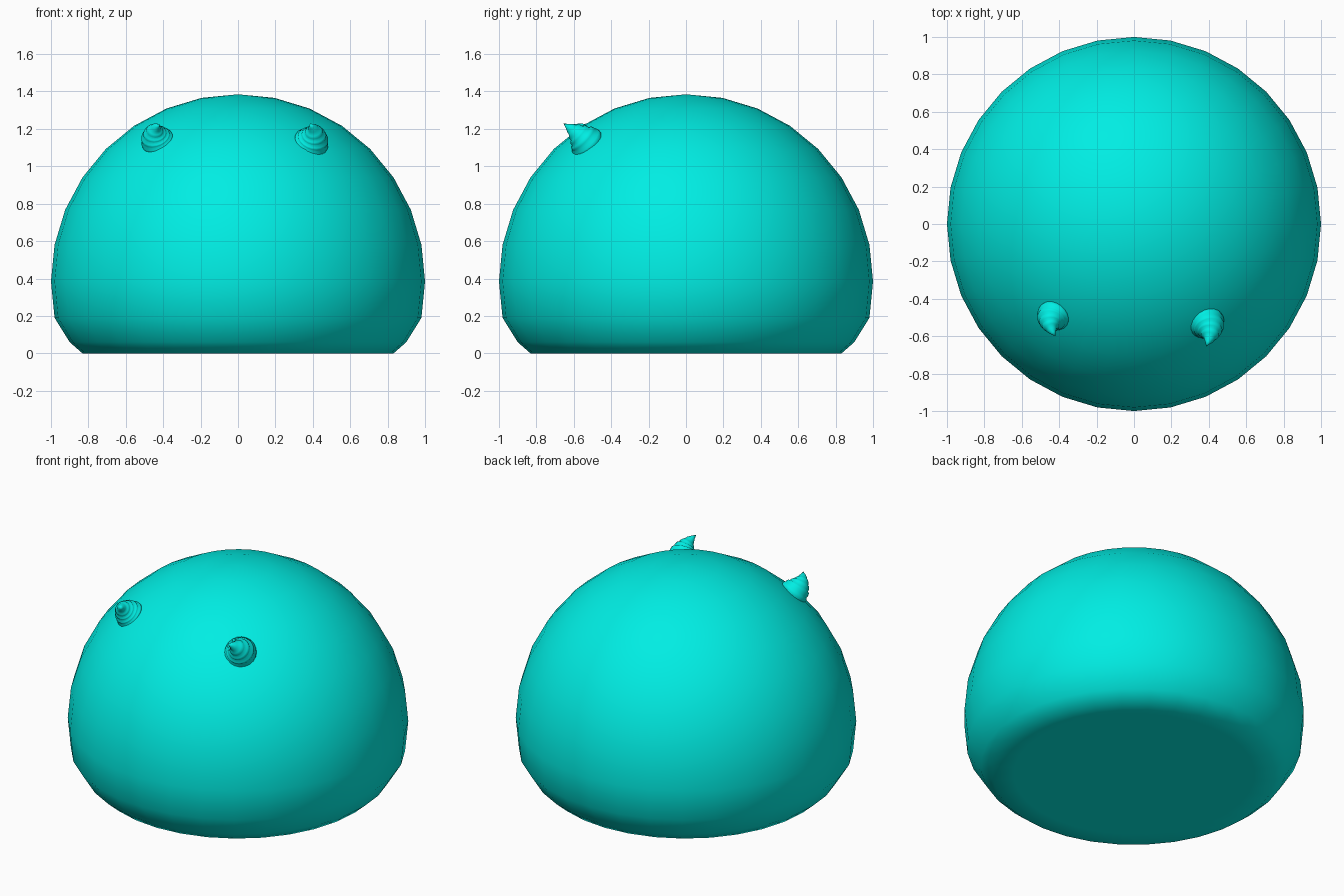
import bpy, bmesh, math
from mathutils import Vector

if "Cube" in bpy.data.objects:
    bpy.data.objects.remove(bpy.data.objects["Cube"])

mat = bpy.data.materials.new("turquoise")
mat.diffuse_color = (0.0, 0.85, 0.77, 1)
mat.use_nodes = True
mat.node_tree.nodes["Principled BSDF"].inputs["Base Color"].default_value = mat.diffuse_color


def finish(bm, name):
    bmesh.ops.recalc_face_normals(bm, faces=bm.faces)
    me = bpy.data.meshes.new(name)
    bm.to_mesh(me)
    bm.free()
    me.materials.append(mat)
    me.shade_smooth()
    ob = bpy.data.objects.new(name, me)
    bpy.context.collection.objects.link(ob)
    return ob


# Dome body: round ball with its underside pressed flat
CZ = 0.385
bm = bmesh.new()
bmesh.ops.create_uvsphere(bm, u_segments=32, v_segments=16, radius=1)
for v in bm.verts:
    v.co.z += CZ
    r = math.hypot(v.co.x, v.co.y)
    if 0.9 < r < 0.95 and v.co.z < 0.1:      # rounded lower corner
        v.co.x *= 0.9 / r
        v.co.y *= 0.9 / r
        v.co.z = 0.06
    v.co.z = max(v.co.z, 0)
finish(bm, "body")


# Horns: short ribbed cones curling upward
def horn(name, base, tip, normal, radius):
    base, tip, n = Vector(base), Vector(tip), Vector(normal).normalized()
    ctrl = base + n * 0.085
    # (position along the curve, relative radius): stepped ridges
    profile = [(-0.2, 0.9), (0.0, 1.0), (0.08, 0.99), (0.13, 0.87), (0.2, 0.89),
               (0.27, 0.84), (0.31, 0.7), (0.37, 0.71), (0.44, 0.64), (0.48, 0.52),
               (0.54, 0.52), (0.62, 0.42), (0.66, 0.34), (0.74, 0.29), (0.86, 0.15)]
    bm = bmesh.new()
    rings = []
    sides = 20
    for t, k in profile:
        c = base * (1 - t) ** 2 + ctrl * 2 * t * (1 - t) + tip * t * t
        d = ((ctrl - base) * (1 - t) + (tip - ctrl) * t).normalized()
        u = d.cross(Vector((0, 0, 1))).normalized()
        w = u.cross(d)
        rings.append([bm.verts.new(c + radius * k * (u * math.cos(a) + w * math.sin(a)))
                      for a in (2 * math.pi * i / sides for i in range(sides))])
    for a, b in zip(rings, rings[1:]):
        for i in range(sides):
            j = (i + 1) % sides
            bm.faces.new((a[i], a[j], b[j], b[i]))
    end = bm.verts.new(tip)
    for i in range(sides):
        bm.faces.new((rings[-1][i], rings[-1][(i + 1) % sides], end))
    bm.faces.new(rings[0])
    finish(bm, name)


horn("right_horn", (0.39, -0.53, 1.125), (0.385, -0.655, 1.228), (0.42, -0.60, 0.68), 0.094)
horn("left_horn", (-0.43, -0.49, 1.135), (-0.42, -0.60, 1.225), (-0.42, -0.56, 0.70), 0.088)
